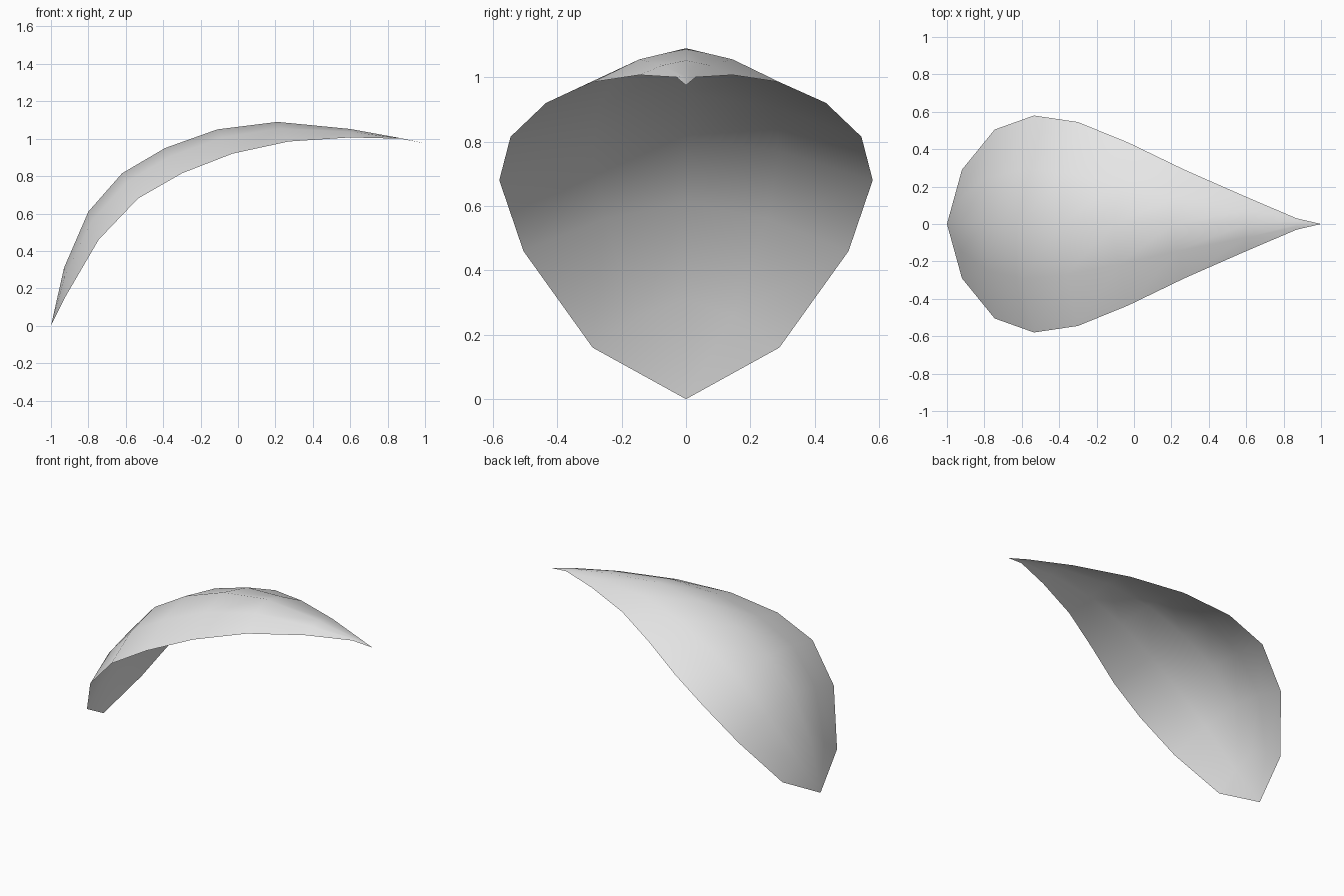
import bpy, bmesh

if "Cube" in bpy.data.objects:
    bpy.data.objects.remove(bpy.data.objects["Cube"])

# Rows from base to tip: ridge x, ridge z, edge x, edge half-width, edge z
ROWS = [
    (-0.93, 0.31, -0.92, 0.29, 0.16),
    (-0.80, 0.61, -0.745, 0.505, 0.46),
    (-0.62, 0.815, -0.535, 0.58, 0.68),
    (-0.39, 0.95, -0.30, 0.545, 0.815),
    (-0.11, 1.05, -0.03, 0.435, 0.92),
    (0.21, 1.09, 0.27, 0.29, 0.985),
    (0.60, 1.052, 0.60, 0.145, 1.007),
    (0.87, 1.003, 0.87, 0.03, 1.0),
]
ACROSS = (-1, -0.5, 0, 0.5, 1)

grey = bpy.data.materials.new("light grey")
grey.diffuse_color = (0.8, 0.8, 0.8, 1)
grey.use_nodes = True
grey.node_tree.nodes["Principled BSDF"].inputs["Base Color"].default_value = grey.diffuse_color

# Petal: one curved sheet, arched across and pointed at both ends
bm = bmesh.new()
grid = []
for rx, rz, ex, w, ez in ROWS:
    row = []
    for t in ACROSS:
        k = abs(t) ** 1.6
        row.append(bm.verts.new((rx + (ex - rx) * k, w * t, rz + (ez - rz) * k)))
    grid.append(row)
base = bm.verts.new((-1, 0, 0))
tip = bm.verts.new((1, 0, 0.975))
for j in range(len(ACROSS) - 1):
    bm.faces.new((base, grid[0][j + 1], grid[0][j]))
    bm.faces.new((tip, grid[-1][j], grid[-1][j + 1]))
    for a, b in zip(grid, grid[1:]):
        bm.faces.new((a[j], a[j + 1], b[j + 1], b[j]))
bmesh.ops.recalc_face_normals(bm, faces=bm.faces)
bm.normal_update()
if sum(f.normal.z for f in bm.faces) < 0:
    bmesh.ops.reverse_faces(bm, faces=bm.faces)
for f in bm.faces:
    f.smooth = True

mesh = bpy.data.meshes.new("petal")
bm.to_mesh(mesh)
bm.free()
mesh.materials.append(grey)
petal = bpy.data.objects.new("petal", mesh)
bpy.context.collection.objects.link(petal)
